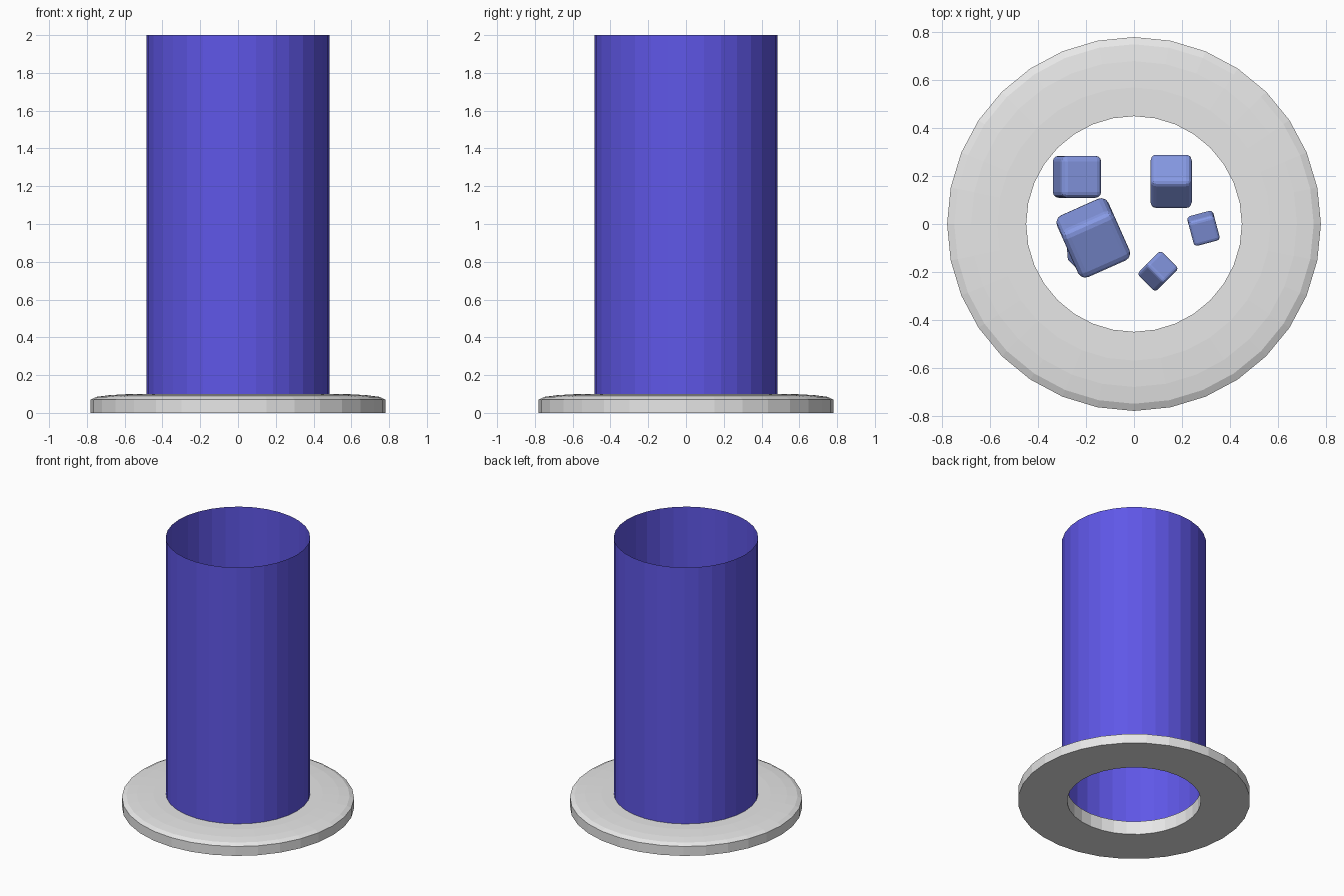
import bpy, bmesh, math
from mathutils import Matrix, Euler

if "Cube" in bpy.data.objects:
    bpy.data.objects.remove(bpy.data.objects["Cube"])

SIDES = 32


def material(name, rgb):
    m = bpy.data.materials.new(name)
    m.diffuse_color = (*rgb, 1)
    m.use_nodes = True
    m.node_tree.nodes["Principled BSDF"].inputs["Base Color"].default_value = m.diffuse_color
    return m


def make_object(name, bm, mat):
    mesh = bpy.data.meshes.new(name)
    bm.to_mesh(mesh)
    bm.free()
    mesh.materials.append(mat)
    ob = bpy.data.objects.new(name, mesh)
    bpy.context.collection.objects.link(ob)
    return ob


def lathe(name, profile, mat, closed):
    """Revolve (radius, height) points around z."""
    bm = bmesh.new()
    rings = [[bm.verts.new((r * math.cos(2 * math.pi * i / SIDES),
                            r * math.sin(2 * math.pi * i / SIDES), z))
              for i in range(SIDES)] for r, z in profile]
    pairs = list(zip(rings, rings[1:]))
    if closed:
        pairs.append((rings[-1], rings[0]))
    for a, b in pairs:
        for i in range(SIDES):
            j = (i + 1) % SIDES
            bm.faces.new((a[i], a[j], b[j], b[i]))
    return make_object(name, bm, mat)


def rounded_cube(name, centre, size, turn, mat):
    bm = bmesh.new()
    bmesh.ops.create_cube(bm, size=size)
    bmesh.ops.bevel(bm, geom=bm.edges[:], offset=size * 0.14, segments=3,
                    profile=0.5, affect='EDGES')
    rot = Euler([math.radians(a) for a in turn], 'XYZ').to_matrix().to_4x4()
    bmesh.ops.transform(bm, matrix=Matrix.Translation(centre) @ rot, verts=bm.verts)
    return make_object(name, bm, mat)


grey = material("light grey", (0.8, 0.8, 0.8))
violet = material("violet blue", (0.115, 0.095, 0.80))
pale = material("pale blue", (0.24, 0.32, 0.78))

# Ring base with a softly domed top edge
lathe("base_ring", [(0.45, 0), (0.78, 0), (0.78, 0.07), (0.75, 0.085),
                    (0.68, 0.094), (0.57, 0.10), (0.45, 0.10)], grey, True)

# Open, thin tube
lathe("tube", [(0.485, 0.09), (0.485, 2.0)], violet, False)

# Tumbling cubes floating inside the tube: centre, size, rotation
cubes = [
    ((-0.238, 0.197, 1.20), 0.175, (0, 15, 0)),
    ((0.155, 0.178, 0.95), 0.172, (-43, 0, 0)),
    ((-0.17, -0.058, 0.85), 0.235, (20, 0, 24)),
    ((0.29, -0.018, 1.30), 0.112, (14, 0, 15)),
    ((0.10, -0.197, 0.70), 0.108, (-36, 0, -45)),
    ((-0.215, -0.11, 0.60), 0.11, (20, 15, 10)),
]
for i, (centre, size, turn) in enumerate(cubes, 1):
    rounded_cube(f"floating_cube_{i}", centre, size, turn, pale)
